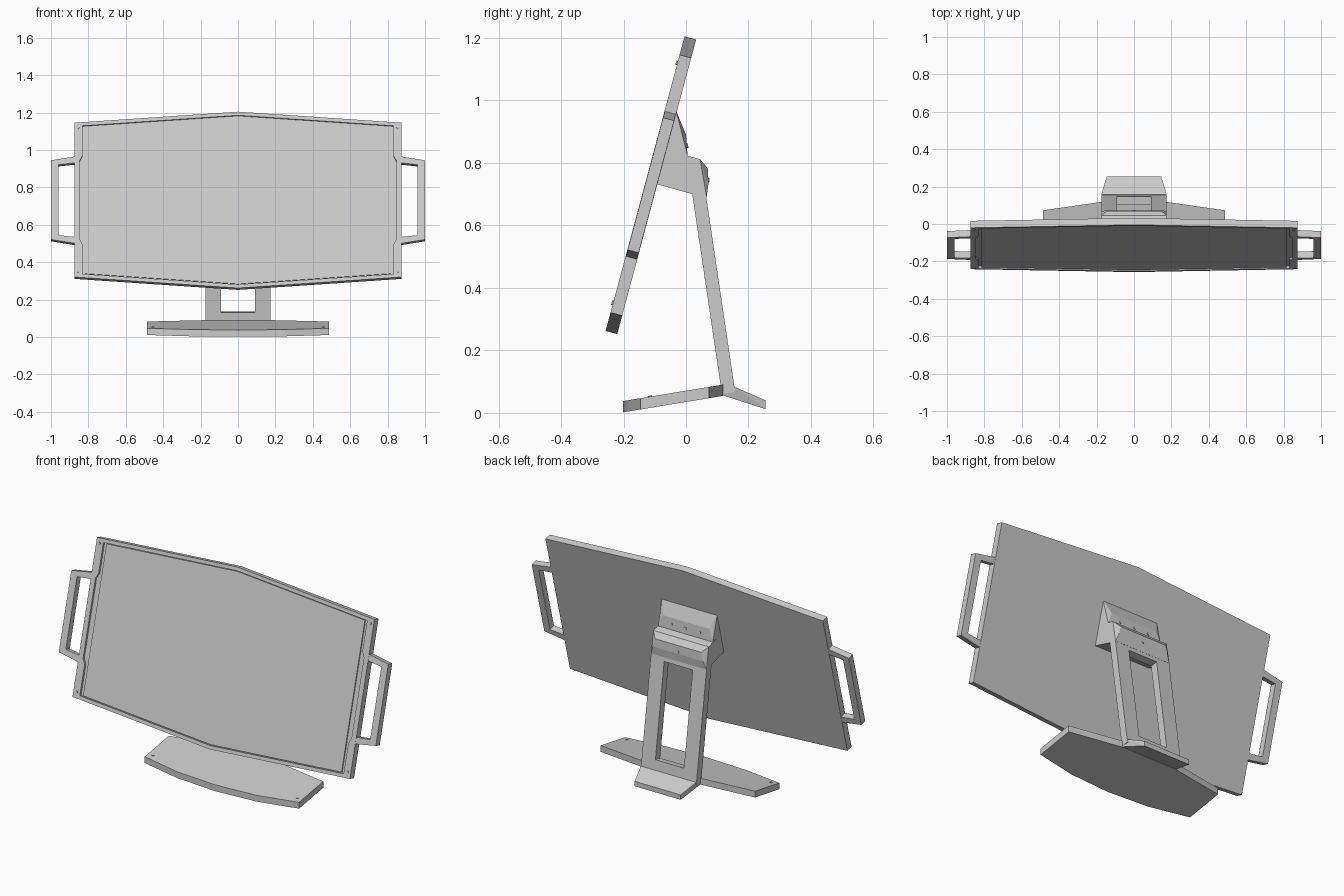
import bpy, bmesh, math
from mathutils import Vector

if "Cube" in bpy.data.objects:
    bpy.data.objects.remove(bpy.data.objects["Cube"])

TILT = math.radians(15)
S, C = math.sin(TILT), math.cos(TILT)


def panel(x, v, d):
    """Screen space: v up the tilted screen, d backwards from its front."""
    return Vector((x, -0.131 + v * S + d * C, 0.7335 + v * C - d * S))


def leg(x, v, d):
    """Leaning leg: v is height, d backwards."""
    return Vector((x, 0.115 - 0.1484 * (v - 0.06) + d * 0.989, v + d * 0.147))


def base(x, y, d):
    """Sloping base plate: d upwards."""
    return Vector((x, y, 0.002 + (y + 0.2) * 0.165 + d))


def finish(name, bm):
    bmesh.ops.recalc_face_normals(bm, faces=bm.faces)
    me = bpy.data.meshes.new(name)
    bm.to_mesh(me)
    bm.free()
    ob = bpy.data.objects.new(name, me)
    bpy.context.collection.objects.link(ob)
    return ob


def slab(name, outline, space, d0, d1):
    bm = bmesh.new()
    a, b = [[bm.verts.new(space(x, v, d)) for x, v in outline] for d in (d0, d1)]
    n = len(a)
    bm.faces.new(a)
    bm.faces.new(b)
    for i in range(n):
        j = (i + 1) % n
        bm.faces.new((a[i], a[j], b[j], b[i]))
    return finish(name, bm)


def ring(name, outer, inner, space, d0, d1):
    bm = bmesh.new()
    loops = [[bm.verts.new(space(x, v, d)) for x, v in o]
             for o, d in ((outer, d0), (inner, d0), (inner, d1), (outer, d1))]
    n = len(outer)
    for k in range(4):
        a, b = loops[k], loops[(k + 1) % 4]
        for i in range(n):
            j = (i + 1) % n
            bm.faces.new((a[i], a[j], b[j], b[i]))
    return finish(name, bm)


def hull(name, pts):
    """Convex block from (half width, y, z) points mirrored in x."""
    bm = bmesh.new()
    for w, y, z in pts:
        for s in (-1, 1):
            bm.verts.new((s * w, y, z))
    bmesh.ops.convex_hull(bm, input=bm.verts)
    bmesh.ops.dissolve_limit(bm, angle_limit=0.01, verts=bm.verts, edges=bm.edges)
    return finish(name, bm)


def screw(name, pos, normal, r=0.007):
    bpy.ops.mesh.primitive_cylinder_add(vertices=8, radius=r, depth=0.008, location=pos)
    ob = bpy.context.object
    ob.name = name
    ob.rotation_euler = Vector(normal).to_track_quat('Z', 'Y').to_euler()


def full(quarter):
    """Mirror a top-right quarter outline (centre top to side) all round."""
    right = quarter + [(x, -v) for x, v in reversed(quarter)]
    return right + [(-x, v) for x, v in reversed(right) if x > 0]


# Screen housing, raised bezel and inset display
slab("housing", full([(0, 0.488), (0.875, 0.427)]), panel, 0.012, 0.0385)
ring("bezel",
     full([(0, 0.488), (0.875, 0.427), (0.875, 0.245), (0.875, 0.215)]),
     full([(0, 0.468), (0.832, 0.410), (0.832, 0.245), (0.847, 0.215)]),
     panel, 0, 0.0125)
slab("display", full([(0, 0.464), (0.815, 0.407)]), panel, 0.005, 0.0125)

# Side handles
for s in (-1, 1):
    pts = [(0.87, 0.241), (1.0, 0.219), (1.0, -0.219), (0.87, -0.241),
           (0.87, -0.205), (0.96, -0.195), (0.96, 0.195), (0.87, 0.205)]
    slab("handle", [(s * x, v) for x, v in pts], panel, 0.001, 0.0375)

# Bracket behind the screen
hull("bracket_cap", [(0.175, -0.032, 0.968), (0.175, -0.066, 0.835),
                     (0.145, 0.0, 0.89), (0.172, 0.005, 0.823)])
hull("bracket_block", [(0.175, -0.066, 0.842), (0.175, 0.045, 0.812),
                       (0.175, 0.021, 0.70), (0.175, -0.096, 0.733),
                       (0.145, 0.07, 0.782), (0.158, 0.072, 0.735),
                       (0.175, 0.066, 0.69)])

# Leg with its opening, and the rear foot
ring("leg", [(-0.175, 0.06), (0.175, 0.06), (0.175, 0.71), (-0.175, 0.71)],
     [(-0.09, 0.13), (0.09, 0.13), (0.09, 0.66), (-0.09, 0.66)], leg, 0, 0.043)
hull("rear_foot", [(0.175, 0.115, 0.057), (0.175, 0.158, 0.082),
                   (0.145, 0.255, 0.04), (0.145, 0.255, 0.012)])

# Front base plate
half = [(0.175, 0.118), (0.487, 0.073), (0.487, -0.145), (0.25, -0.188)]
slab("base_plate", half + [(0, -0.202)] + [(-x, y) for x, y in reversed(half)],
     base, 0, 0.036)

# Screws
for s in (-1, 1):
    for v in (0.4, -0.395):
        screw("bezel_screw", panel(s * 0.855, v, -0.001), (0, -C, S))
    screw("base_screw", base(s * 0.455, -0.115, 0.035), (0, -0.16, 1))
for x in (-0.09, 0, 0.09):
    screw("cap_screw", (x, 0.003, 0.855), (0, 1, 0.08))
screw("block_screw", (0, 0.071, 0.745), (0, 1, 0.05))
